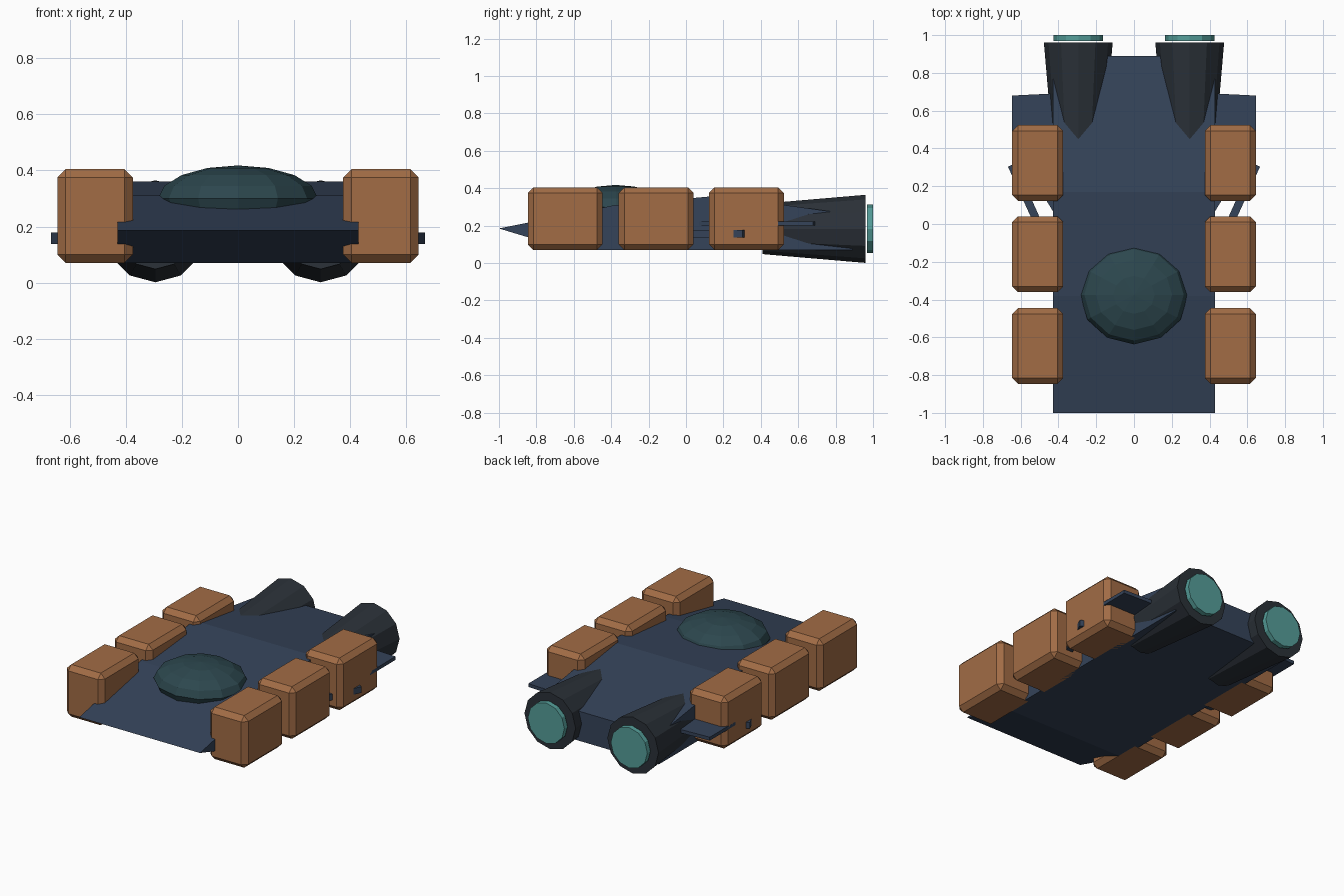
import bpy, bmesh, math
from mathutils import Vector, Matrix

if "Cube" in bpy.data.objects:
    bpy.data.objects.remove(bpy.data.objects["Cube"])


def material(name, color):
    m = bpy.data.materials.new(name)
    m.diffuse_color = (*color, 1)
    m.use_nodes = True
    m.node_tree.nodes["Principled BSDF"].inputs["Base Color"].default_value = m.diffuse_color
    return m


HULL = material("navy_hull", (0.035, 0.056, 0.10))
CRATE = material("orange_crate", (0.36, 0.15, 0.06))
ENGINE = material("dark_metal", (0.024, 0.031, 0.040))
GLOW = material("teal_glow", (0.09, 0.34, 0.32))
GLASS = material("dark_glass", (0.025, 0.062, 0.075))


def finish(name, bm, mat):
    bmesh.ops.recalc_face_normals(bm, faces=bm.faces)
    mesh = bpy.data.meshes.new(name)
    bm.to_mesh(mesh)
    bm.free()
    mesh.materials.append(mat)
    ob = bpy.data.objects.new(name, mesh)
    bpy.context.collection.objects.link(ob)
    return ob


def extrude(name, points, offset, mat):
    """Prism: a flat polygon swept along an offset."""
    bm = bmesh.new()
    face = bm.faces.new([bm.verts.new(p) for p in points])
    new = bmesh.ops.extrude_face_region(bm, geom=[face], use_keep_orig=True)
    verts = [v for v in new["geom"] if isinstance(v, bmesh.types.BMVert)]
    bmesh.ops.translate(bm, verts=verts, vec=Vector(offset))
    return finish(name, bm, mat)


def box(name, center, size, mat, rot_z=0, bevel=0):
    bm = bmesh.new()
    bmesh.ops.create_cube(bm, size=1, matrix=Matrix.Translation(center)
                          @ Matrix.Rotation(rot_z, 4, 'Z')
                          @ Matrix.Diagonal((*size, 1)))
    if bevel:
        bmesh.ops.bevel(bm, geom=bm.edges[:], offset=bevel, segments=1,
                        affect='EDGES', profile=0.5)
    return finish(name, bm, mat)


def frustum(name, x, z, y0, y1, r0, r1, mat, sides=12):
    bm = bmesh.new()
    # cone axis turned from +z to +y
    bmesh.ops.create_cone(bm, cap_ends=True, segments=sides, radius1=r0,
                          radius2=r1, depth=y1 - y0,
                          matrix=Matrix.Translation((x, (y0 + y1) / 2, z))
                          @ Matrix.Rotation(-math.pi / 2, 4, 'X'))
    return finish(name, bm, mat)


# Wedge hull from its side profile
profile = [(-1, 0.185), (-0.38, 0.31), (0.17, 0.36), (0.89, 0.26),
           (0.89, 0.07), (-0.62, 0.07)]
extrude("hull", [(-0.43, y, z) for y, z in profile], (0.86, 0, 0), HULL)

# Faceted cockpit dome
bm = bmesh.new()
bmesh.ops.create_uvsphere(bm, u_segments=12, v_segments=8, radius=1,
                          matrix=Matrix.Translation((0, -0.375, 0.30))
                          @ Matrix.Diagonal((0.285, 0.262, 0.118, 1)))
finish("cockpit_dome", bm, GLASS)

for side, s in (("left", -1), ("right", 1)):
    # Engines with glowing exhaust discs
    frustum(f"engine_{side}", s * 0.295, 0.183, 0.41, 0.96, 0.135, 0.182, ENGINE)
    frustum(f"exhaust_{side}", s * 0.295, 0.183, 0.968, 1.0, 0.13, 0.13, GLOW)

    # Cargo crates along the flank
    for i, y in enumerate((-0.646, -0.16, 0.323)):
        box(f"crate_{side}_{i + 1}", (s * 0.51, y, 0.2375),
            (0.27, 0.40, 0.335), CRATE, bevel=0.03)

    # Swept rear wing plate
    wing = [(0.40, 0.02), (0.645, 0.42), (0.645, 0.68), (0.40, 0.692)]
    extrude(f"wing_{side}", [(s * x, y, 0.20) for x, y in wing],
            (0, 0, 0.022), HULL)

    # Slanted strut whose tip pokes through the rear crate
    a, b = Vector((s * 0.42, -0.19, 0.158)), Vector((s * 0.648, 0.312, 0.158))
    d = b - a
    box(f"strut_{side}", (a + b) / 2, (0.042, d.length, 0.04), HULL,
        rot_z=-math.atan2(d.x, d.y))
